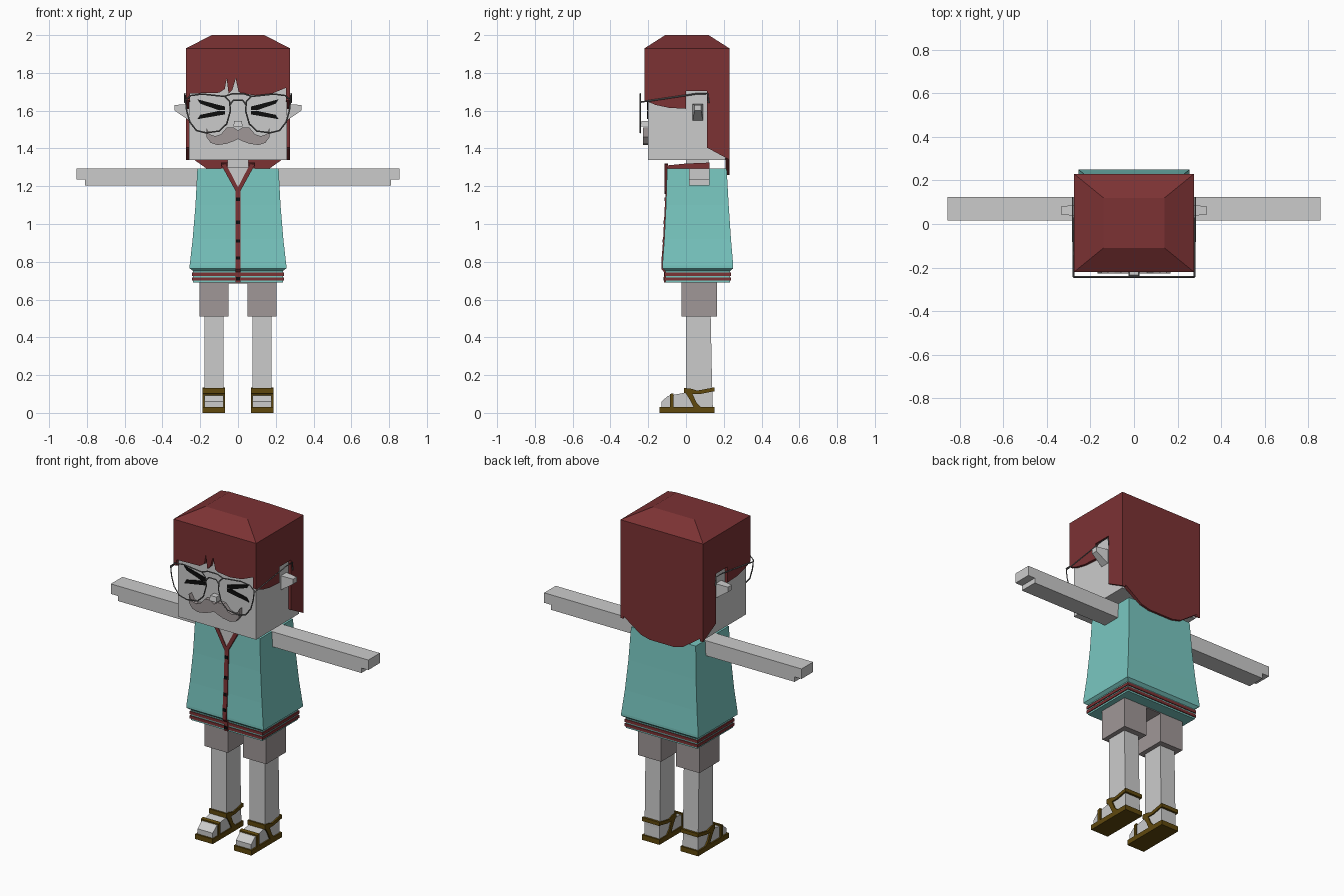
import bpy
import bmesh

if "Cube" in bpy.data.objects:
    bpy.data.objects.remove(bpy.data.objects["Cube"])


def material(name, r, g, b):
    m = bpy.data.materials.new(name)
    m.use_nodes = True
    m.diffuse_color = (r, g, b, 1)
    m.node_tree.nodes["Principled BSDF"].inputs["Base Color"].default_value = (r, g, b, 1)
    return m


SKIN = material("pale skin", .6, .6, .6)
HAIR = material("auburn hair", .2, .032, .034)
TEAL = material("teal cloth", .19, .57, .53)
TRIM = material("red trim", .2, .032, .034)
GREY = material("warm grey", .35, .31, .31)
BROWN = material("brown leather", .115, .065, .004)
BLACK = material("black", .004, .004, .004)
WIRE = material("metal wire", .15, .15, .15)


def finish(name, bm, mat):
    bmesh.ops.recalc_face_normals(bm, faces=bm.faces)
    mesh = bpy.data.meshes.new(name)
    bm.to_mesh(mesh)
    bm.free()
    mesh.materials.append(mat)
    ob = bpy.data.objects.new(name, mesh)
    bpy.context.collection.objects.link(ob)
    return ob


def loft(name, mat, rings):
    """Stack of rectangles (x0, x1, y0, y1, z), capped at both ends."""
    bm = bmesh.new()
    loops = [[bm.verts.new(p) for p in ((a, c, z), (b, c, z), (b, d, z), (a, d, z))]
             for a, b, c, d, z in rings]
    bm.faces.new(loops[0])
    bm.faces.new(loops[-1])
    for lo, hi in zip(loops, loops[1:]):
        for i in range(4):
            j = (i + 1) % 4
            bm.faces.new((lo[i], lo[j], hi[j], hi[i]))
    return finish(name, bm, mat)


def box(name, mat, x0, x1, y0, y1, z0, z1):
    return loft(name, mat, [(x0, x1, y0, y1, z0), (x0, x1, y0, y1, z1)])


def plate(name, mat, axis, a, b, pts):
    """Outline extruded along x (points y, z) or along y (points x, z)."""
    bm = bmesh.new()
    put = (lambda p, t: (t, *p)) if axis == "x" else (lambda p, t: (p[0], t, p[1]))
    near, far = ([bm.verts.new(put(p, t)) for p in pts] for t in (a, b))
    bm.faces.new(near)
    bm.faces.new(far)
    for i in range(len(pts)):
        j = (i + 1) % len(pts)
        bm.faces.new((near[i], near[j], far[j], far[i]))
    return finish(name, bm, mat)


def wire(name, pts, closed=False):
    cu = bpy.data.curves.new(name, "CURVE")
    cu.dimensions = "3D"
    cu.bevel_depth = .004
    cu.bevel_resolution = 0
    sp = cu.splines.new("POLY")
    sp.points.add(len(pts) - 1)
    for p, co in zip(sp.points, pts):
        p.co = (*co, 1)
    sp.use_cyclic_u = closed
    cu.materials.append(WIRE)
    ob = bpy.data.objects.new(name, cu)
    bpy.context.collection.objects.link(ob)
    bpy.ops.object.select_all(action="DESELECT")
    ob.select_set(True)
    bpy.context.view_layer.objects.active = ob
    bpy.ops.object.convert(target="MESH")


# Head and neck
box("head", SKIN, -.26, .26, -.2, .21, 1.34, 1.77)
box("neck", SKIN, -.055, .055, 0, .12, 1.25, 1.35)
loft("nose", SKIN, [(-.025, .025, -.24, -.2, 1.515), (-.02, .02, -.235, -.2, 1.545)])

# Hair: cap, fringe, sides and back panel
loft("hair_cap", HAIR, [(-.275, .275, -.22, .23, 1.775), (-.275, .275, -.22, .23, 1.93),
                        (-.14, .14, -.11, .12, 2)])
plate("hair_fringe", HAIR, "y", -.22, -.198,
      [(-.275, 1.78), (-.275, 1.69), (-.1, 1.695), (-.07, 1.715), (-.06, 1.77),
       (-.05, 1.69), (-.03, 1.71), (-.012, 1.77), (.003, 1.7), (.02, 1.69), (.1, 1.68),
       (.18, 1.69), (.275, 1.73), (.275, 1.78)])
plate("hair_back", HAIR, "y", .21, .23,
      [(-.275, 1.78), (-.275, 1.37), (-.14, 1.275), (-.08, 1.26), (.08, 1.26),
       (.14, 1.275), (.275, 1.37), (.275, 1.78)])

# Shirt with flared body and striped hem
loft("shirt_body", TEAL, [(-.235, .235, -.108, .232, .75), (-.256, .256, -.125, .25, .765),
                          (-.256, .256, -.125, .25, .78), (-.24, .24, -.115, .238, .92),
                          (-.225, .225, -.106, .226, 1.1), (-.215, .215, -.1, .215, 1.295)])
box("hem", TEAL, -.238, .238, -.108, .232, .69, .76)
for i, z in enumerate((.7, .726)):
    box(f"hem_stripe_{i + 1}", TRIM, -.243, .243, -.113, .237, z, z + .017)
box("hips", GREY, -.2, .2, -.025, .165, .685, .72)

# Open neck, button band and collar
plate("neck_opening", SKIN, "y", -.109, -.095, [(-.07, 1.3), (0, 1.17), (.07, 1.3)])
edge = [(-.107, 1.19), (-.113, 1.08), (-.121, .92), (-.131, .785), (-.131, .762),
        (-.116, .745), (-.116, .69)]
plate("button_band", TRIM, "x", -.013, .013, edge + [(y + .015, z) for y, z in edge[::-1]])
for i, (y, z) in enumerate(((-.113, 1.13), (-.12, 1.01), (-.125, .91), (-.131, .82), (-.12, .71))):
    box(f"button_{i + 1}", BLACK, -.01, .01, y, y + .01, z - .009, z + .009)
box("collar_back", TRIM, -.09, .09, .105, .125, 1.28, 1.325)

for s, side in ((1, "left"), (-1, "right")):
    def flip(pts):
        return [(s * p[0], *p[1:]) for p in pts]

    def sbox(name, mat, x0, x1, *rest):
        return box(f"{side}_{name}", mat, s * x0, s * x1, *rest)

    def splate(name, mat, x0, x1, pts):
        return plate(f"{side}_{name}", mat, "x", s * x0, s * x1, pts)

    # Side hair with a cut-out around the ear
    splate("side_hair", HAIR, .255, .275,
           [(-.22, 1.78), (-.22, 1.655), (-.16, 1.63), (-.09, 1.615), (0, 1.61), (0, 1.705),
            (.11, 1.705), (.11, 1.405), (.23, 1.34), (.23, 1.78)])

    # Ear
    ear = plate(f"{side}_ear", SKIN, "y", .035, .09,
                flip([(.255, 1.635), (.255, 1.545), (.335, 1.6), (.335, 1.63)]))
    for v in ear.data.vertices:
        if abs(v.co.x) > .3:
            v.co.y = .0625 + (v.co.y - .0625) * .65

    # Squeezed-shut eye
    plate(f"{side}_eye_upper", BLACK, "y", -.206, -.199,
          flip([(.215, 1.66), (.07, 1.622), (.07, 1.604), (.1, 1.602), (.2, 1.637)]))
    plate(f"{side}_eye_lower", BLACK, "y", -.206, -.199,
          flip([(.215, 1.555), (.2, 1.578), (.1, 1.599), (.07, 1.597), (.07, 1.58)]))

    # Moustache half
    plate(f"{side}_moustache", GREY, "y", -.228, -.199,
          flip([(0, 1.495), (.025, 1.512), (.06, 1.51), (.09, 1.475), (.12, 1.465), (.15, 1.475),
                (.168, 1.51), (.167, 1.46), (.145, 1.43), (.11, 1.418), (.06, 1.425),
                (.02, 1.44), (0, 1.45)]))

    # Glasses rim and temple
    rim = [(.278, 1.655), (.25, 1.68), (.19, 1.688), (.07, 1.675), (.045, 1.65), (.04, 1.6),
           (.06, 1.53), (.1, 1.492), (.17, 1.483), (.22, 1.495), (.255, 1.54), (.272, 1.6)]
    wire(f"{side}_glasses_rim", flip([(x, -.243, z) for x, z in rim]), True)
    wire(f"{side}_glasses_temple", flip([(.278, -.243, 1.645), (.281, .06, 1.69),
                                         (.281, .115, 1.69), (.281, .12, 1.64)]))

    # Collar side and lapel
    splate("collar", TRIM, .06, .09, [(-.1, 1.28), (-.1, 1.31), (0, 1.32), (.125, 1.325), (.125, 1.28)])
    plate(f"{side}_lapel", TRIM, "y", -.113, -.095,
          flip([(0, 1.195), (0, 1.16), (.013, 1.175), (.09, 1.315), (.065, 1.32)]))

    # Arm and hand with thinner fingers
    sbox("arm", SKIN, .19, .81, .015, .125, 1.205, 1.295)
    sbox("fingers", SKIN, .8, .856, .015, .125, 1.235, 1.295)

    # Shorts and leg
    sbox("shorts_leg", GREY, .05, .205, -.025, .165, .51, .72)
    x0, x1 = sorted((s * .077, s * .178))
    loft(f"{side}_leg", SKIN, [(x0, x1, 0, .142, .03), (x0, x1, 0, .138, .15), (x0, x1, 0, .13, .55)])

    # Foot and sandal
    splate("foot", SKIN, .077, .178, [(-.13, .03), (-.13, .06), (-.095, .09), (0, .108), (.14, .108), (.14, .03)])
    sbox("sandal_sole", BROWN, .07, .187, -.14, .152, 0, .03)
    splate("toe_strap", BROWN, .07, .187, [(-.085, .02), (-.085, .1), (-.065, .104), (-.065, .02)])
    strap = [(-.008, .13), (-.002, .105), (.02, .07), (.04, .03), (.08, .03), (.055, .055),
             (.035, .1), (.075, .1), (.15, .115), (.15, .135), (.06, .118), (.02, .13)]
    for n, a, b in (("inner", .07, .079), ("outer", .177, .187)):
        splate(f"ankle_strap_{n}", BROWN, a, b, strap)
    sbox("ankle_strap_front", BROWN, .07, .187, -.01, .004, .105, .132)
    sbox("ankle_strap_back", BROWN, .07, .187, .138, .152, .113, .135)

# Glasses bridge bars
wire("glasses_bridge_top", [(-.07, -.243, 1.676), (-.03, -.243, 1.69), (.03, -.243, 1.69), (.07, -.243, 1.676)])
wire("glasses_bridge_low", [(-.043, -.243, 1.63), (-.025, -.243, 1.655), (.025, -.243, 1.655), (.043, -.243, 1.63)])
